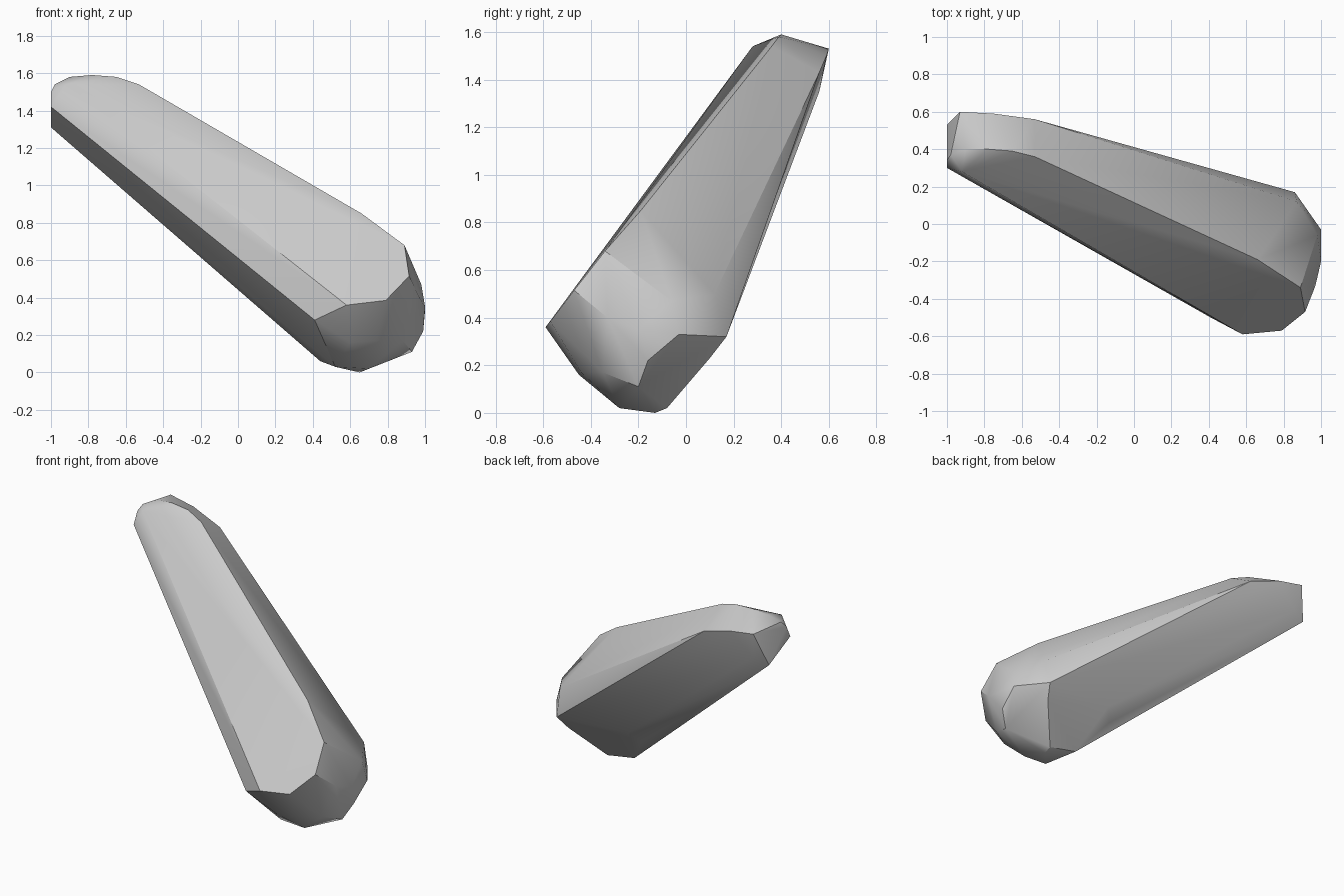
import bpy
import bmesh
import math

# Remove the default cube only
default_cube = bpy.data.objects.get("Cube")
if default_cube:
    bpy.data.objects.remove(default_cube, do_unlink=True)


def make_material(name, colour):
    material = bpy.data.materials.new(name)
    material.use_nodes = True
    material.diffuse_color = colour
    shader = material.node_tree.nodes["Principled BSDF"]
    shader.inputs["Base Color"].default_value = colour
    return material


def hull_object(name, corner_groups, material):
    """Wrap all corner groups in one convex faceted stone."""
    mesh = bpy.data.meshes.new(name)
    bm = bmesh.new()
    for group in corner_groups:
        for corner in group:
            bm.verts.new(corner)
    result = bmesh.ops.convex_hull(bm, input=bm.verts[:])
    unused = [item for item in result["geom_interior"]
              if isinstance(item, bmesh.types.BMVert)]
    bmesh.ops.delete(bm, geom=unused, context="VERTS")
    # Merge the nearly flat triangles into broad facets
    bmesh.ops.dissolve_limit(bm, angle_limit=math.radians(2),
                             verts=bm.verts[:], edges=bm.edges[:])
    bmesh.ops.recalc_face_normals(bm, faces=bm.faces[:])
    bm.to_mesh(mesh)
    bm.free()
    obj = bpy.data.objects.new(name, mesh)
    bpy.context.collection.objects.link(obj)
    mesh.materials.append(material)
    bpy.ops.object.select_all(action="DESELECT")
    obj.select_set(True)
    bpy.context.view_layer.objects.active = obj
    bpy.ops.object.shade_smooth_by_angle(angle=math.radians(30))
    return obj


# Outline of the long flat front facet
front_facet = [
    (.58, -.59, .36), (.79, -.57, .385), (.915, -.47, .515), (.89, -.34, .68),
    (.66, -.19, .85), (-.53, .36, 1.54), (-.92, .28, 1.54),
]

# Rounded upper tip
upper_tip = [
    (-.65, .39, 1.58), (-.78, .4, 1.59), (-.9, .4, 1.58), (-.98, .37, 1.54),
    (-1, .34, 1.5), (-1, .3, 1.42), (-1, .53, 1.31),
]

# Long ridge and corners along the back
back_ridge = [
    (-.93, .6, 1.53), (-.75, .59, 1.5), (-.53, .56, 1.43), (-.9, .56, 1.35),
    (.87, .12, .5), (.86, .17, .32),
]

# Flat facet under the back of the heavy end
under_facet = [
    (.82, .1, .23), (.65, -.08, .02), (.44, -.07, .06),
    (.28, .08, .27), (.34, .14, .34),
]

# Rounded heavy end
lower_end = [
    (.65, -.13, 0), (.52, -.28, .03), (.7, -.28, .02), (.6, -.45, .16),
    (.74, -.44, .17), (.41, -.5, .28), (.93, -.2, .11), (.88, -.35, .17),
    (.99, -.16, .22), (1, -.03, .33), (1, -.2, .35), (.98, -.06, .47),
    (.97, -.33, .4),
]

grey_stone = make_material("grey stone", (.6, .6, .6, 1))
hull_object("tapered_stone",
            [front_facet, upper_tip, back_ridge, under_facet, lower_end],
            grey_stone)
